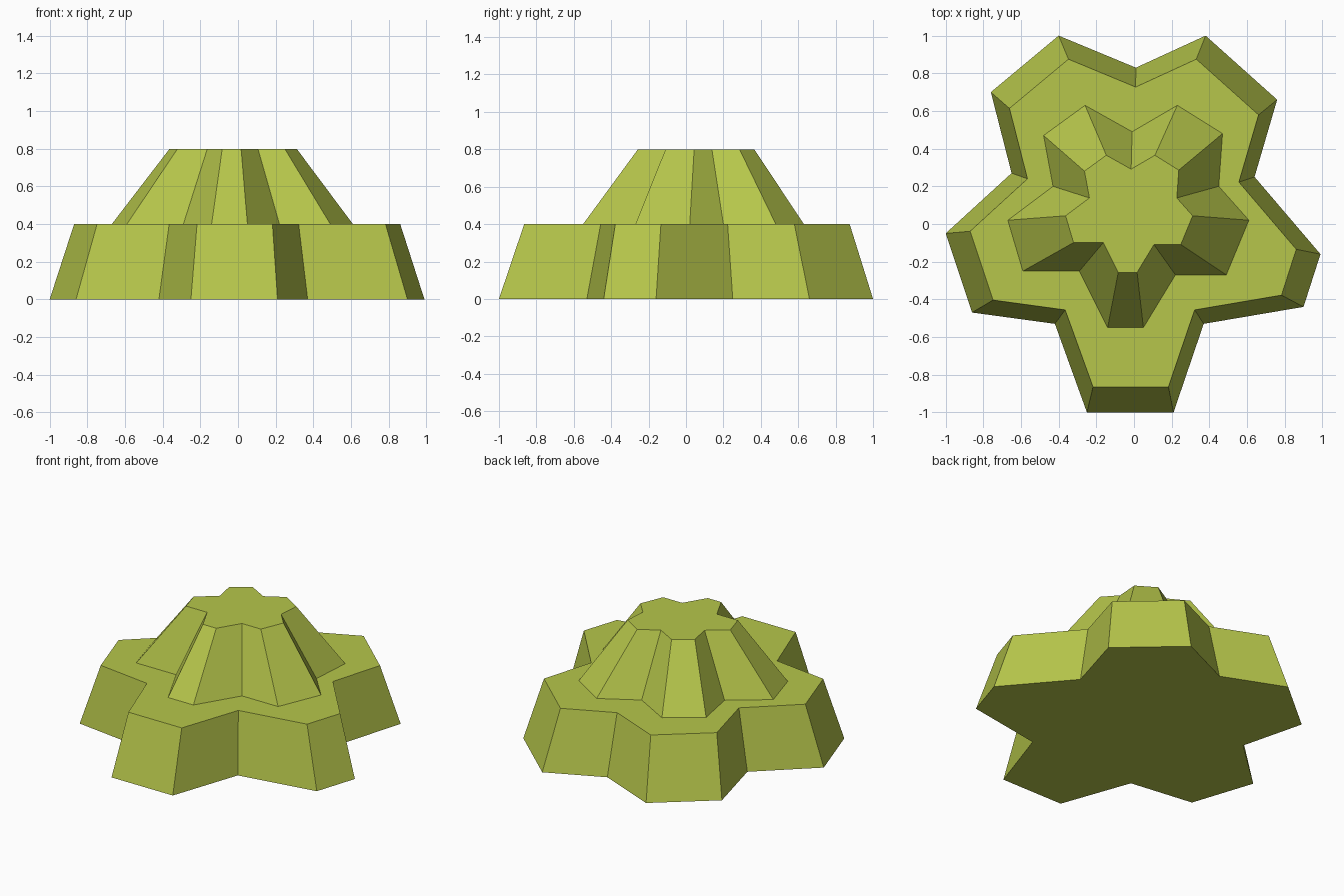
import bpy
import bmesh
from mathutils import Vector

# Remove the default object
default_cube = bpy.data.objects.get("Cube")
if default_cube:
    bpy.data.objects.remove(default_cube, do_unlink=True)


def make_material(name, colour):
    material = bpy.data.materials.new(name)
    material.use_nodes = True
    material.diffuse_color = colour
    material.node_tree.nodes["Principled BSDF"].inputs["Base Color"].default_value = colour
    return material


def tapered_tier(name, outline, bottom, top, taper, shift, material):
    """Extrude a star-shaped outline upward, shrinking it towards the top."""
    bm = bmesh.new()
    base = bm.faces.new([bm.verts.new((x, y, bottom)) for x, y in outline])
    extruded = bmesh.ops.extrude_face_region(bm, geom=[base], use_keep_orig=True)
    for item in extruded["geom"]:
        if isinstance(item, bmesh.types.BMVert):
            x, y, _ = item.co
            item.co = Vector((x * taper + shift[0], y * taper + shift[1], top))
    bmesh.ops.recalc_face_normals(bm, faces=bm.faces[:])
    mesh = bpy.data.meshes.new(name)
    bm.to_mesh(mesh)
    bm.free()
    mesh.materials.append(material)
    tier = bpy.data.objects.new(name, mesh)
    bpy.context.collection.objects.link(tier)
    return tier


leaf_green = make_material("leaf_green", (0.468, 0.565, 0.07, 1.0))

# Five blunt lobes each, listed anticlockwise from the front lobe
lower_outline = [
    (-.25, -1), (.21, -1), (.37, -.53),
    (.9, -.44), (.99, -.16), (.64, .25),
    (.76, .66), (.38, 1), (.01, .83),
    (-.4, 1), (-.76, .7), (-.65, .27),
    (-1, -.05), (-.86, -.47), (-.42, -.53),
]
upper_outline = [
    (-.14, -.55), (.05, -.55), (.22, -.27),
    (.49, -.27), (.61, .02), (.45, .2),
    (.47, .48), (.23, .63), (-.01, .49),
    (-.26, .63), (-.48, .47), (-.43, .2),
    (-.67, .02), (-.59, -.25), (-.29, -.25),
]

# Wide lower foliage and narrow upper foliage
tapered_tier("lower_foliage", lower_outline, 0, .4, .87, (0, .005), leaf_green)
tapered_tier("upper_foliage", upper_outline, .4, .8, .527, (-.01, .033), leaf_green)
